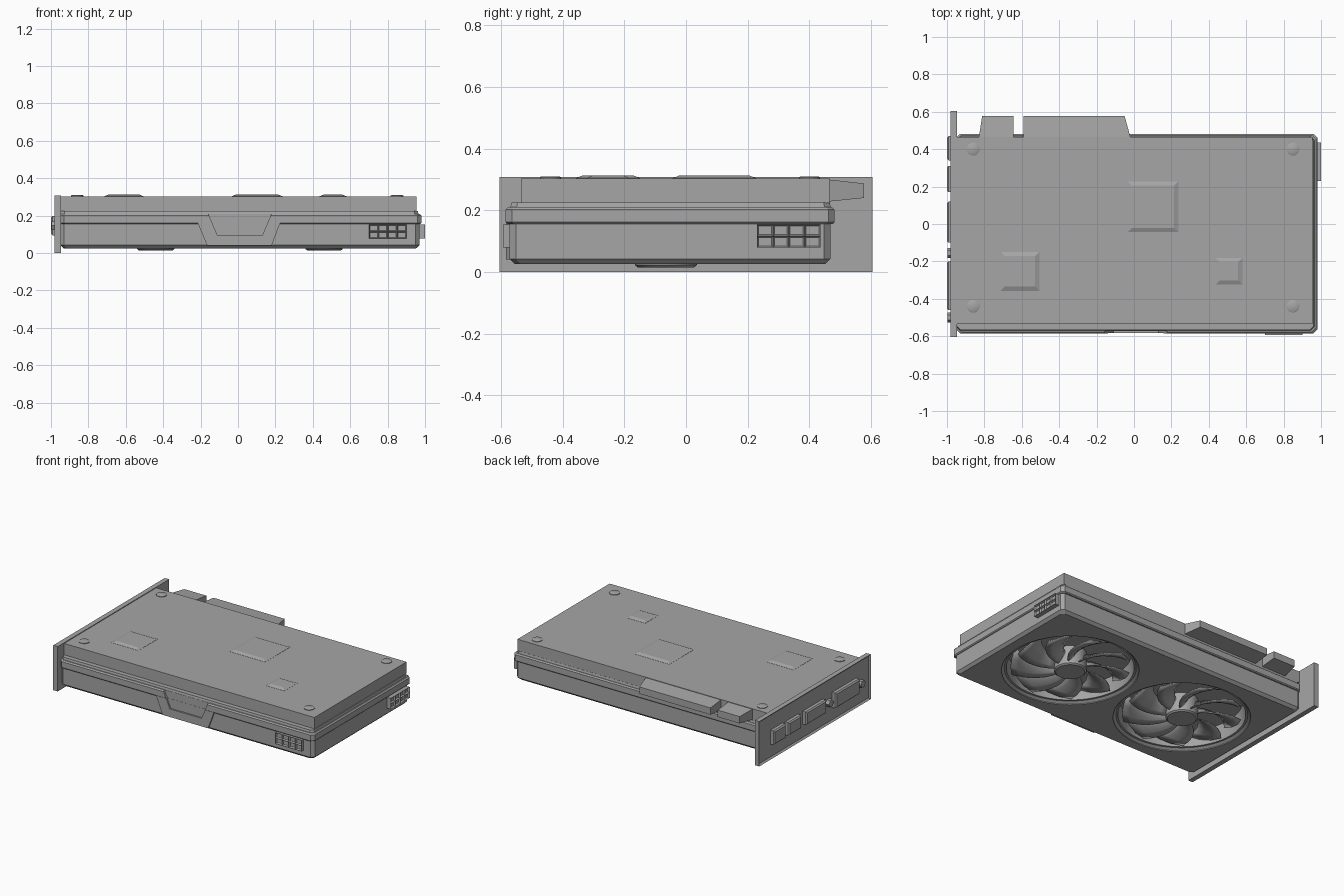
import bpy, bmesh, math
from mathutils import Matrix, Vector

if "Cube" in bpy.data.objects:
    bpy.data.objects.remove(bpy.data.objects["Cube"], do_unlink=True)

GREY = (0.38, 0.38, 0.38, 1)
grey = bpy.data.materials.new("mid_grey")
grey.use_nodes = True
grey.diffuse_color = GREY
grey.node_tree.nodes["Principled BSDF"].inputs["Base Color"].default_value = GREY


def finish(name, bm, smooth=False):
    bmesh.ops.recalc_face_normals(bm, faces=bm.faces)
    mesh = bpy.data.meshes.new(name)
    bm.to_mesh(mesh)
    bm.free()
    mesh.materials.append(grey)
    ob = bpy.data.objects.new(name, mesh)
    bpy.context.collection.objects.link(ob)
    if smooth:
        activate(ob)
        bpy.ops.object.shade_smooth_by_angle(angle=math.radians(35))
    return ob


def activate(ob):
    bpy.ops.object.select_all(action="DESELECT")
    ob.select_set(True)
    bpy.context.view_layer.objects.active = ob


def loft(name, rings):
    """Closed solid through rings of equal point count."""
    bm = bmesh.new()
    loops = [[bm.verts.new(p) for p in ring] for ring in rings]
    n = len(loops[0])
    for a, b in zip(loops, loops[1:]):
        for i in range(n):
            j = (i + 1) % n
            bm.faces.new((a[i], a[j], b[j], b[i]))
    bm.faces.new(loops[0])
    bm.faces.new(loops[-1])
    return finish(name, bm)


def slab(name, x, y, levels, corner=0.0):
    """Stack of rectangles; levels are (z, inset), corners chamfered."""
    rings = []
    for z, s in levels:
        x0, x1, y0, y1 = x[0] + s, x[1] - s, y[0] + s, y[1] - s
        c = corner
        if c:
            pts = [(x0 + c, y0), (x1 - c, y0), (x1, y0 + c), (x1, y1 - c),
                   (x1 - c, y1), (x0 + c, y1), (x0, y1 - c), (x0, y0 + c)]
        else:
            pts = [(x0, y0), (x1, y0), (x1, y1), (x0, y1)]
        rings.append([(px, py, z) for px, py in pts])
    return loft(name, rings)


def front_prism(name, outline, y0, y1):
    return loft(name, [[(x, y, z) for x, z in outline] for y in (y0, y1)])


def lathe(name, profile, cx, cy, n=64):
    rings = [[(cx + r * math.cos(math.tau * i / n), cy + r * math.sin(math.tau * i / n), z)
              for i in range(n)] for r, z in profile]
    ob = loft(name, rings)
    activate(ob)
    bpy.ops.object.shade_smooth_by_angle(angle=math.radians(35))
    return ob


def cut(target, cutter):
    cutter.hide_render = True
    mod = target.modifiers.new("cut", "BOOLEAN")
    mod.operation, mod.solver, mod.object = "DIFFERENCE", "EXACT", cutter
    activate(target)
    bpy.ops.object.modifier_apply(modifier=mod.name)


def discard(ob):
    bpy.data.objects.remove(ob, do_unlink=True)


# Main body: shroud, waist band, step and backplate
shroud = slab("shroud", (-0.95, 0.97), (-0.572, 0.468),
              [(0.025, 0.018), (0.042, 0), (0.16, 0)], 0.02)
band = slab("waist_band", (-0.95, 0.98), (-0.585, 0.482),
            [(0.156, 0.006), (0.162, 0), (0.202, 0), (0.21, 0.008)], 0.02)
slab("band_step", (-0.95, 0.965), (-0.57, 0.47), [(0.208, 0), (0.225, 0.004)], 0.02)
slab("backplate", (-0.95, 0.955), (-0.535, 0.465), [(0.224, 0), (0.303, 0)])

# Front accent: the band dips into a trapezoid around a recess
accent = front_prism("front_accent", [(-0.215, 0.16), (-0.165, 0.04), (0.18, 0.04), (0.225, 0.16)],
                     -0.583, -0.56)
recess = front_prism("recess_cutter", [(-0.163, 0.22), (-0.11, 0.095), (0.13, 0.095), (0.183, 0.22)],
                     -0.62, -0.571)
cut(accent, recess)
cut(band, recess)
discard(recess)

# Board edge connector, tapering toward its rear edge
for name, xs, xe in (("edge_tab_short", (-0.83, -0.645), (-0.812, -0.645)),
                     ("edge_tab_long", (-0.59, -0.018), (-0.59, -0.05))):
    loft(name, [[(x[0], y, z0), (x[1], y, z0), (x[1], y, z1), (x[0], y, z1)]
                for x, y, z0, z1 in ((xs, 0.46, 0.228, 0.3), (xe, 0.577, 0.24, 0.287))])

# Backplate screws and raised pads
for cx in (-0.86, 0.85):
    for cy in (-0.44, 0.4):
        lathe("backplate_screw", [(0.034, 0.3), (0.034, 0.307), (0.029, 0.31)], cx, cy, 24)
for cx, cy, h in ((0.102, 0.092, 0.135), (-0.61, -0.253, 0.104), (0.508, -0.253, 0.071)):
    slab("raised_pad", (cx - h, cx + h), (cy - h, cy + h), [(0.3, 0), (0.304, 0), (0.313, 0.022)])


# Fans set into deep wells in the underside
def blade(name, cx, cy, start):
    bm = bmesh.new()
    steps, chord = 7, 4
    grid = []
    for i in range(steps):
        t = i / (steps - 1)
        row = []
        for j in range(chord):
            u = j / (chord - 1)
            a = start + 0.5 * t ** 1.4 + u * (0.5 + 0.12 * t)
            r = 0.09 + 0.28 * t
            z = 0.04 + 0.065 * u - 0.012 * math.sin(math.pi * u)
            row.append(bm.verts.new((cx + r * math.cos(a), cy + r * math.sin(a), z)))
        grid.append(row)
    for a, b in zip(grid, grid[1:]):
        for j in range(chord - 1):
            bm.faces.new((a[j], a[j + 1], b[j + 1], b[j]))
    ob = finish(name, bm, True)
    ob.modifiers.new("thickness", "SOLIDIFY").thickness = 0.006


BLADES = 9
FAN_Y = -0.065
for side, cx in (("right", -0.44), ("left", 0.46)):
    well = lathe("well_cutter", [(0.425, 0.0), (0.425, 0.03), (0.408, 0.042),
                                 (0.395, 0.042), (0.38, 0.145)], cx, FAN_Y)
    cut(shroud, well)
    discard(well)
    lathe(side + "_fan_hub", [(0.09, 0.014), (0.1, 0.022), (0.1, 0.15)], cx, FAN_Y, 40)
    for k in range(BLADES):
        blade(side + "_fan_blade", cx, FAN_Y, math.tau * k / BLADES)

# Mounting bracket with a raised rim on its outer face
bm = bmesh.new()
bmesh.ops.create_cube(bm, size=1, matrix=Matrix.Translation((-0.963, 0, 0.154))
                      @ Matrix.Diagonal((0.034, 1.21, 0.308, 1)))
outer = [f for f in bm.faces if f.normal.x < -0.9]
bmesh.ops.inset_region(bm, faces=outer, thickness=0.016)
for v in outer[0].verts:
    v.co.x += 0.01
finish("mounting_bracket", bm)


# Display ports and their screws
def port(name, y0, y1, h):
    bm = bmesh.new()
    bmesh.ops.create_cube(bm, size=1, matrix=Matrix.Translation((-0.982, (y0 + y1) / 2, 0.147))
                          @ Matrix.Diagonal((0.036, y1 - y0, 2 * h, 1)))
    edges = [e for e in bm.edges if all(abs(v.co.x + 1) < 0.001 for v in e.verts)]
    bmesh.ops.bevel(bm, geom=edges, offset=0.008, segments=1, affect="EDGES")
    finish(name, bm)


for y0, y1, h in ((0.34, 0.47, 0.048), (0.17, 0.31, 0.045), (-0.1, 0.12, 0.045), (-0.46, -0.2, 0.052)):
    port("display_port", y0, y1, h)
for y in (-0.155, -0.5):
    bm = bmesh.new()
    bmesh.ops.create_cone(bm, cap_ends=True, segments=6, radius1=0.026, radius2=0.026, depth=0.036,
                          matrix=Matrix.Translation((-0.978, y, 0.147)) @ Matrix.Rotation(math.pi / 2, 4, "Y"))
    finish("port_screw", bm)


# Power sockets: 4 x 2 sunken cells in a shallow housing
def power_socket(name, centre, turn, width, height):
    bm = bmesh.new()
    bmesh.ops.create_grid(bm, x_segments=4, y_segments=2, size=0.5)
    bm.transform(Matrix.Diagonal((width, height, 1, 1)))
    cells = list(bm.faces)
    rim = [e for e in bm.edges if e.is_boundary]
    skirt = bmesh.ops.extrude_edge_only(bm, edges=rim)["geom"]
    for v in skirt:
        if isinstance(v, bmesh.types.BMVert):
            v.co.z -= 0.04
    bmesh.ops.recalc_face_normals(bm, faces=bm.faces)
    bmesh.ops.inset_individual(bm, faces=cells, thickness=0.007, depth=-0.012)
    bm.transform(Matrix.Translation(Vector(centre)) @ Matrix.Rotation(turn, 4, "Z")
                 @ Matrix.Rotation(math.pi / 2, 4, "X"))
    finish(name, bm)


power_socket("front_power_socket", (0.8, -0.594, 0.116), 0, 0.2, 0.075)
power_socket("side_power_socket", (1.0, 0.333, 0.116), math.pi / 2, 0.205, 0.075)
